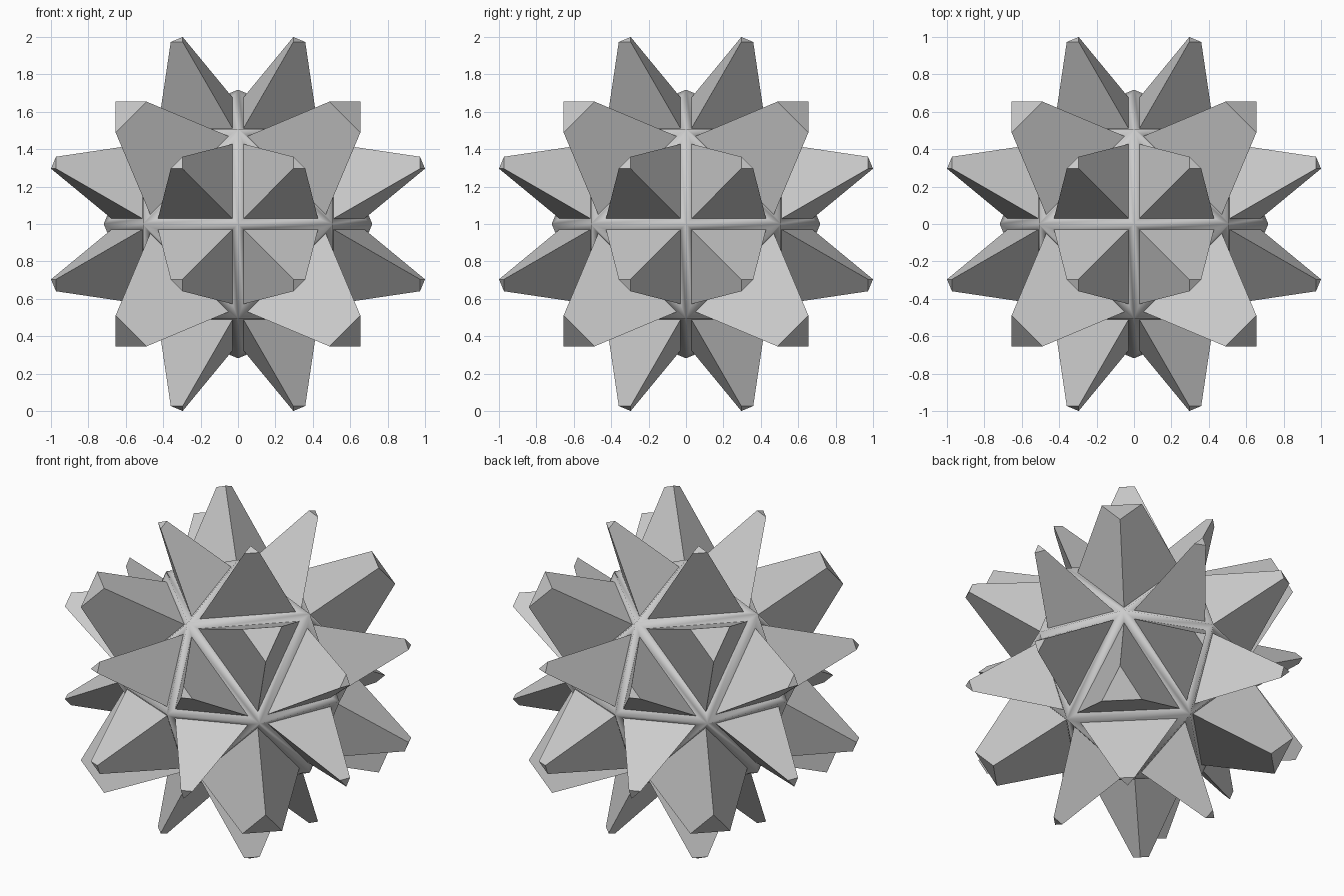
import bpy, bmesh
from mathutils import Vector

if "Cube" in bpy.data.objects:
    bpy.data.objects.remove(bpy.data.objects["Cube"])

R, RIDGE, INSET = 0.70, 0.718, 0.031
CENTRE = Vector((0, 0, 1))

# Octahedron subdivided once: each octant has one middle and three corner triangles
triangles = []
for sx in (-1, 1):
    for sy in (-1, 1):
        for sz in (-1, 1):
            ax = [Vector((sx, 0, 0)), Vector((0, sy, 0)), Vector((0, 0, sz))]
            mid = [(ax[i] + ax[(i + 1) % 3]).normalized() for i in range(3)]
            sign = Vector((sx, sy, sz))
            middle = [m * R for m in mid]
            triangles.append((middle, sign * 0.599, 0.395))
            for i in range(3):
                corner = [ax[i] * R, mid[i] * R, mid[i - 1] * R]
                tip = sign * 0.317
                tip[i] = sign[i] * 0.982
                triangles.append((corner, tip, 0.16))


def inset(tri):
    """Shrink a triangle about its incentre by a constant edge distance."""
    a, b, c = tri
    la, lb, lc = (b - c).length, (c - a).length, (a - b).length
    per = la + lb + lc
    centre = (a * la + b * lb + c * lc) / per
    inradius = (b - a).cross(c - a).length / per
    return [centre + (v - centre) * (1 - INSET / inradius) for v in tri]


def add_face(bm, pts):
    """Add a face turned away from the centre of the ball."""
    bm.faces.new([bm.verts.new(p + CENTRE) for p in pts])


def finish(bm, name, smooth):
    bmesh.ops.remove_doubles(bm, verts=bm.verts, dist=0.0005)
    bmesh.ops.recalc_face_normals(bm, faces=bm.faces)
    for f in bm.faces:
        f.smooth = smooth
    me = bpy.data.meshes.new(name)
    bm.to_mesh(me)
    bm.free()
    ob = bpy.data.objects.new(name, me)
    bpy.context.collection.objects.link(ob)


frame, spikes = bmesh.new(), bmesh.new()
for tri, tip, scale in triangles:
    n = (tri[1] - tri[0]).cross(tri[2] - tri[0])
    if n.dot(tri[0]) < 0:
        tri = tri[::-1]
    base = inset(tri)
    mean = sum(base, Vector()) / 3
    top = [tip + (v - mean) * scale for v in base]
    ridge = [v * (RIDGE / R) for v in tri]
    for i in range(3):
        j = (i + 1) % 3
        # Ridged strut half along each edge
        add_face(frame, [ridge[i], ridge[j], base[j], base[i]])
        # Spike side
        add_face(spikes, [base[i], base[j], top[j], top[i]])
    # Blunt spike tip and closed base
    add_face(spikes, top)
    add_face(spikes, base[::-1])

finish(frame, "strut_frame", True)
finish(spikes, "spikes", False)
